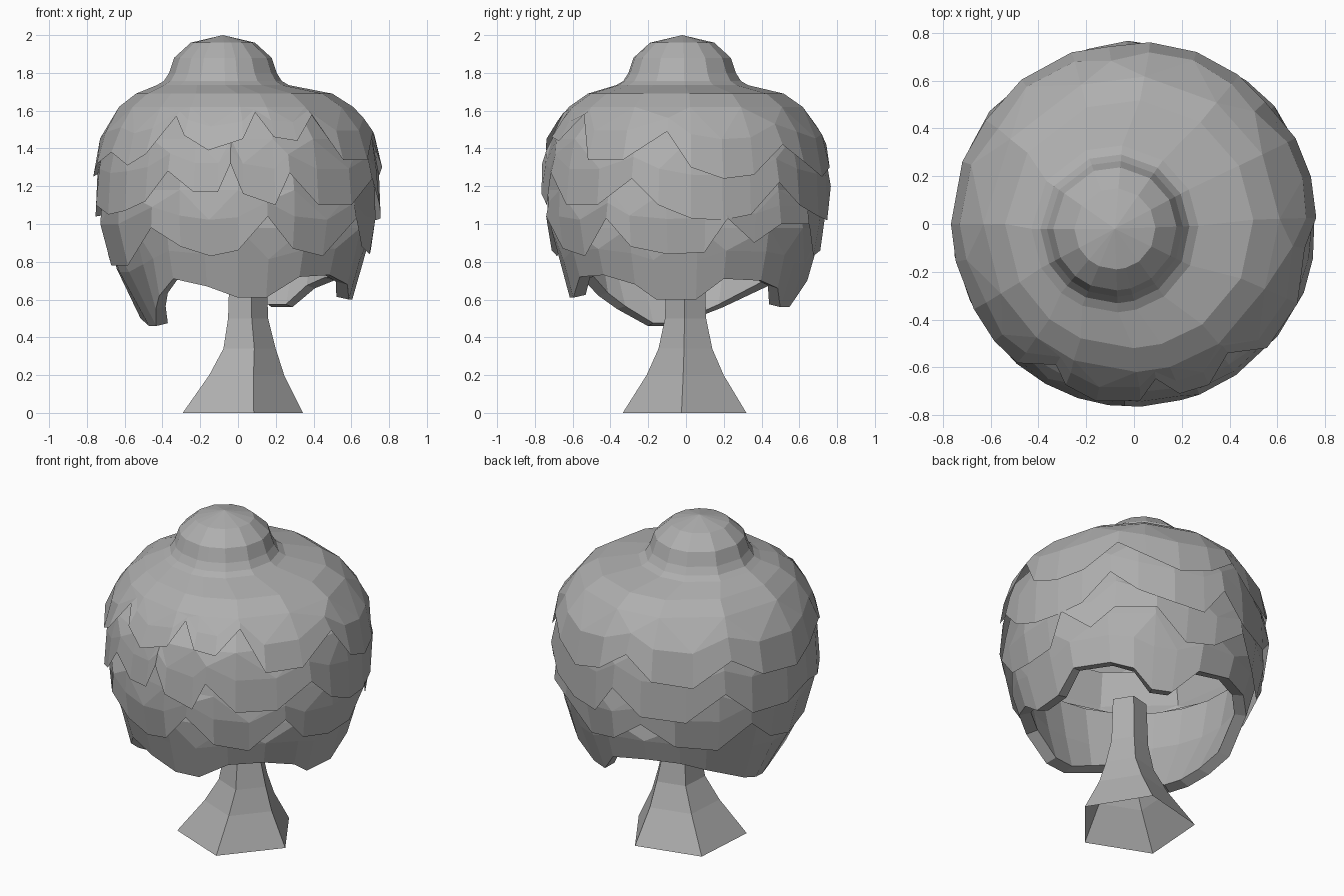
import bpy
from math import sin, cos, radians

if "Cube" in bpy.data.objects:
    bpy.data.objects.remove(bpy.data.objects["Cube"])

# Canopy outline: (height, radius)
OUTLINE = [(0.45, 0.46), (0.55, 0.56), (0.62, 0.615), (0.75, 0.65), (0.85, 0.70), (1.0, 0.745),
           (1.1, 0.755), (1.22, 0.76), (1.4, 0.75), (1.48, 0.72), (1.58, 0.66), (1.69, 0.51)]

grey = bpy.data.materials.new("mid_grey")
grey.diffuse_color = (0.43, 0.43, 0.43, 1)
grey.use_nodes = True
grey.node_tree.nodes["Principled BSDF"].inputs["Base Color"].default_value = grey.diffuse_color


def radius_at(z):
    for (z0, r0), (z1, r1) in zip(OUTLINE, OUTLINE[1:]):
        if z <= z1:
            return r0 + (r1 - r0) * max(0, (z - z0) / (z1 - z0))
    return OUTLINE[-1][1]


def point(deg, r, z, cx=0.0, cy=0.0):
    # angle 0 is the front (-y), growing towards +x
    a = radians(deg)
    return (cx + r * sin(a), cy - r * cos(a), z)


def make(name, verts, faces):
    mesh = bpy.data.meshes.new(name)
    mesh.from_pydata(verts, [], faces)
    mesh.update()
    mesh.materials.append(grey)
    obj = bpy.data.objects.new(name, mesh)
    bpy.context.collection.objects.link(obj)
    return obj


def add_ring(verts, pts):
    start = len(verts)
    verts.extend(pts)
    return list(range(start, len(verts)))


def strip(faces, a, b):
    # joins two rings; b may have twice as many points as a
    n, m = len(a), len(b)
    for i in range(n):
        j = (i + 1) % n
        if m == n:
            faces.append((a[i], b[i], b[j], a[j]))
        else:
            p, q, s = b[2 * i], b[2 * i + 1], b[(2 * i + 2) % m]
            faces += [(a[i], p, q), (a[i], q, a[j]), (a[j], q, s)]


def leaf_layer(name, rows, hem, apex=None, lining=False):
    """rows: (z, r, cx, cy) rings from the top; hem: (angle, z) of the ragged edge."""
    verts, faces = [], []
    coarse = [a for a, _ in hem[::2]]
    rings = [add_ring(verts, [point(a, r, z, cx, cy) for a in coarse])
             for z, r, cx, cy in rows]
    z_top, r_top = rows[-1][:2]
    inset = max(0, radius_at(z_top) - r_top)
    mid, edge = [], []
    for a, z in hem:
        zm = z_top + (z - z_top) * 0.45
        mid.append(point(a, radius_at(zm) - inset * 0.5, zm))
        edge.append(point(a, radius_at(z) + 0.008, z))
    rings += [add_ring(verts, mid), add_ring(verts, edge)]
    if lining:
        # folded lip and open inner wall
        rings.append(add_ring(verts, [point(a, radius_at(z) - 0.06, z + 0.015) for a, z in hem]))
        rings.append(add_ring(verts, [point(a, 0.60, 0.84) for a, z in hem]))
        rings.append(add_ring(verts, [point(a, 0.65, 1.10) for a, z in hem]))
    for a, b in zip(rings, rings[1:]):
        strip(faces, a, b)
    if apex:
        verts.append(apex)
        k, r = len(verts) - 1, rings[0]
        faces += [(k, r[i], r[(i + 1) % len(r)]) for i in range(len(r))]
    return make(name, verts, faces)


# Crown with the round knob on top
knob = [(1.96, 0.17), (1.88, 0.258), (1.80, 0.285), (1.757, 0.312), (1.735, 0.35)]
leaf_layer("leaf_crown",
           [(z, r, -0.08, -0.02) for z, r in knob] + [(1.69, 0.52, -0.02, 0), (1.62, 0.62, -0.01, 0)],
           [(2, 1.45), (8, 1.59), (15, 1.46), (25, 1.44), (36, 1.58), (47, 1.34), (64, 1.34),
            (82, 1.49), (92, 1.3), (105, 1.24), (118, 1.26), (133, 1.42), (145, 1.33), (160, 1.25),
            (175, 1.3), (188, 1.42), (200, 1.28), (218, 1.25), (235, 1.4), (250, 1.28), (270, 1.25),
            (282, 1.32), (298, 1.38), (310, 1.31), (320, 1.37), (331, 1.57), (337, 1.47), (348, 1.39)],
           apex=(-0.08, -0.02, 2.0))

# Upper leaf skirt
leaf_layer("leaf_skirt_upper", [(1.62, 0.56, 0, 0), (1.45, 0.71, 0, 0)],
           [(-3, 1.32), (2, 1.16), (15, 1.1), (21, 1.27), (34, 1.1), (52, 1.1), (68, 1.24),
            (79, 1.1), (92, 1.03), (105, 1.02), (117, 1.05), (130, 1.22), (142, 1.1), (158, 1.04),
            (172, 1.02), (182, 1.2), (195, 1.05), (215, 1.03), (232, 1.2), (245, 1.05), (265, 1.04),
            (280, 1.1), (295, 1.05), (308, 1.07), (320, 1.12), (331, 1.28), (342, 1.17), (352, 1.17)])

# Middle leaf skirt
leaf_layer("leaf_skirt_middle", [(1.38, 0.69, 0, 0), (1.18, 0.732, 0, 0)],
           [(0, 0.86), (12, 1.04), (24, 0.87), (40, 0.83), (56, 1.03), (66, 0.88), (82, 0.84),
            (98, 0.85), (107, 1.03), (120, 0.9), (132, 1.0), (150, 1.0), (165, 0.83), (180, 0.86),
            (195, 1.0), (210, 0.86), (230, 0.82), (245, 0.98), (258, 0.84), (275, 0.78),
            (300, 0.78), (322, 0.98), (335, 0.88), (348, 0.83)])

# Lowest leaf skirt with hanging tongues and a hollow underside
leaf_layer("leaf_skirt_lower", [(1.12, 0.69, 0, 0), (0.98, 0.715, 0, 0)],
           [(0, 0.61), (14, 0.61), (30, 0.72), (48, 0.73), (65, 0.68), (75, 0.6), (95, 0.6),
            (108, 0.71), (128, 0.7), (140, 0.66), (150, 0.56), (162, 0.56), (175, 0.7), (195, 0.74),
            (212, 0.73), (225, 0.68), (250, 0.56), (265, 0.5), (280, 0.46), (295, 0.46),
            (310, 0.55), (318, 0.62), (328, 0.71), (345, 0.67)], lining=True)

# Five-sided flared trunk, open at both ends
trunk = [(0.77, 0.105, 0.045), (0.5, 0.115, 0.045), (0.34, 0.15, 0.05), (0.2, 0.215, 0.03), (0, 0.345, 0)]
verts, faces = [], []
rings = [add_ring(verts, [point(86 + 72 * i, r, z, cx) for i in range(5)]) for z, r, cx in trunk]
for a, b in zip(rings, rings[1:]):
    strip(faces, a, b)
make("trunk", verts, faces)
